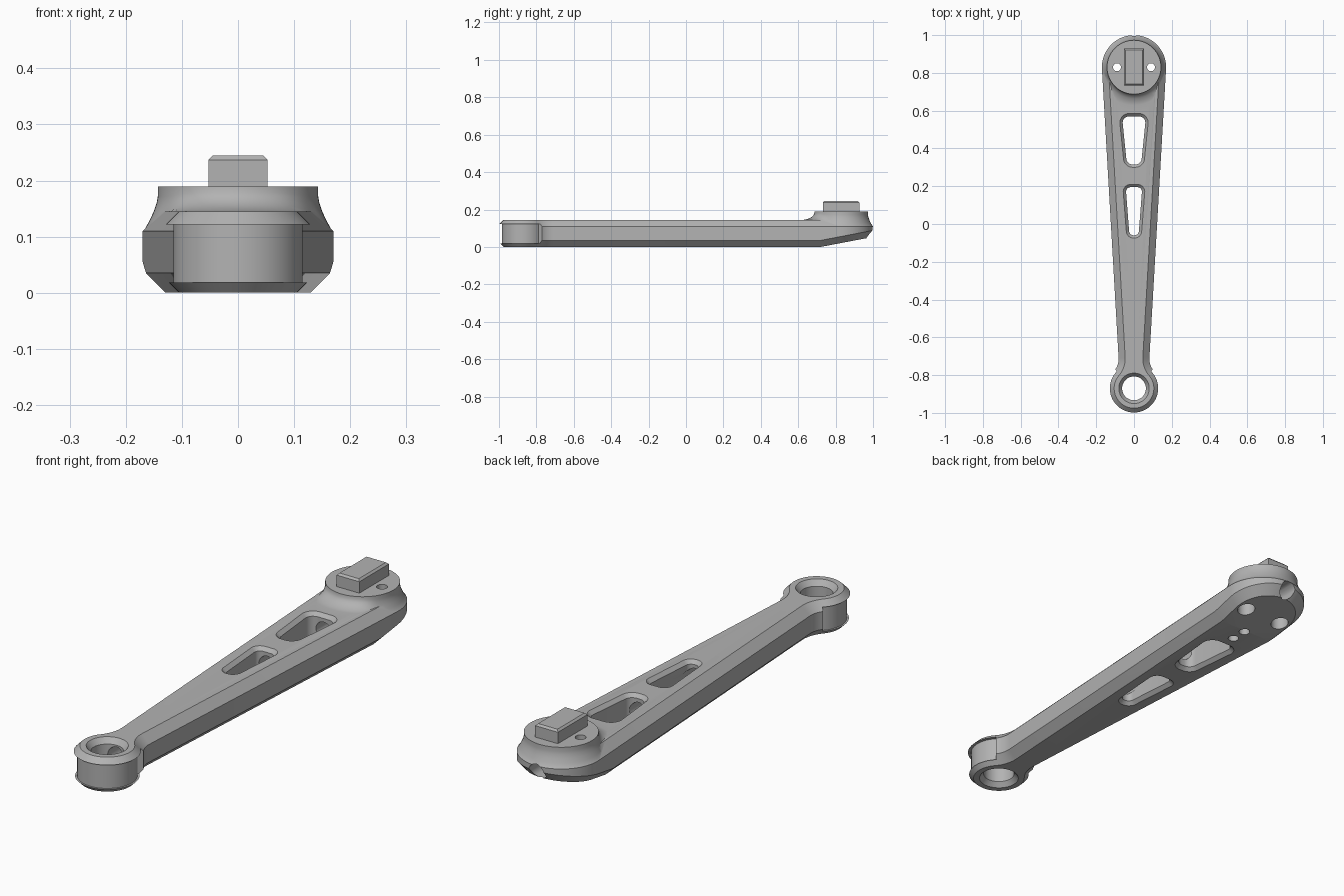
import bpy, bmesh
from math import sin, cos, pi, atan2, sqrt, radians

if "Cube" in bpy.data.objects:
    bpy.data.objects.remove(bpy.data.objects["Cube"], do_unlink=True)

metal = bpy.data.materials.new("grey_metal")
metal.use_nodes = True
GREY = (0.45, 0.45, 0.45, 1)
metal.diffuse_color = GREY
metal.node_tree.nodes["Principled BSDF"].inputs["Base Color"].default_value = GREY

BIG_Y, BIG_R = 0.83, 0.17
EYE_Y, EYE_R = -0.87, 0.14
NECK_R, TAPER = 0.1, radians(3.3)


def arc(cx, cy, r, a0, a1, n):
    steps = [a0 + (a1 - a0) * i / n for i in range(n + 1)]
    return [(cx + r * cos(a), cy + r * sin(a)) for a in steps]


def loft(name, layers):
    """Closed solid through (x, y, z) loops of equal length."""
    bm = bmesh.new()
    loops = [[bm.verts.new(p) for p in layer] for layer in layers]
    n = len(loops[0])
    for low, high in zip(loops, loops[1:]):
        for i in range(n):
            j = (i + 1) % n
            bm.faces.new((low[i], low[j], high[j], high[i]))
    bm.faces.new(loops[0][::-1])
    bm.faces.new(loops[-1])
    bmesh.ops.recalc_face_normals(bm, faces=bm.faces)
    mesh = bpy.data.meshes.new(name)
    bm.to_mesh(mesh)
    bm.free()
    mesh.materials.append(metal)
    ob = bpy.data.objects.new(name, mesh)
    bpy.context.collection.objects.link(ob)
    return ob


def flat(points, z):
    return [(x, y, z) for x, y in points]


def turned(name, x, y, profile, n=48):
    return loft(name, [flat(arc(x, y, r, 0, 2 * pi * (n - 1) / n, n - 1), z)
                       for r, z in profile])


def combine(tool, operation):
    """Join or cut a tool with the arm, then discard the tool."""
    mod = arm.modifiers.new(tool.name, 'BOOLEAN')
    mod.operation, mod.solver, mod.object = operation, 'EXACT', tool
    bpy.context.view_layer.objects.active = arm
    bpy.ops.object.modifier_apply(modifier=mod.name)
    bpy.data.objects.remove(tool, do_unlink=True)


def arm_outline(d):
    """Tapered arm outline, inset by d."""
    across = BIG_R - (BIG_Y - EYE_Y) * sin(TAPER) + NECK_R
    along = sqrt((EYE_R + NECK_R) ** 2 - across ** 2)
    cx = across * cos(TAPER) + along * sin(TAPER)
    dy = along * cos(TAPER) - across * sin(TAPER)
    phi, cy = atan2(dy, cx), EYE_Y + dy
    return (arc(0, BIG_Y, BIG_R - d, -TAPER, pi + TAPER, 40)
            + arc(-cx, cy, NECK_R + d, TAPER, -phi, 10)
            + arc(0, EYE_Y, EYE_R - d, pi - phi, 2 * pi + phi, 44)
            + arc(cx, cy, NECK_R + d, pi + phi, pi - TAPER, 10))


# Arm body with chamfered edges and an upswept underside at the wide end
arm = loft("lever_arm", [flat(arm_outline(d), z) for d, z in
                         ((0.035, 0), (0, 0.035), (0, 0.11), (0.035, 0.145))])
bm = bmesh.new()
bm.from_mesh(arm.data)
bmesh.ops.bisect_plane(bm, geom=bm.verts[:] + bm.edges[:] + bm.faces[:],
                       plane_co=(0, 0.72, 0), plane_no=(0, 1, 0))
for v in bm.verts:
    if v.co.z < 0.04 and v.co.y > 0.72:
        v.co.z += 0.19 * (v.co.y - 0.72)
bm.to_mesh(arm.data)
bm.free()

# Round boss, flaring down the rim and sweeping forward onto the arm
RIM = ((0.12, 0.1), (0.168, 0.11), (0.158, 0.128), (0.15, 0.145),
       (0.145, 0.16), (0.143, 0.172), (0.143, 0.189))
SWEEP = ((0.12, 0.1), (0.215, 0.143), (0.187, 0.147), (0.165, 0.155),
         (0.15, 0.167), (0.144, 0.178), (0.143, 0.189))
layers = []
for (r0, z0), (r1, z1) in zip(RIM, SWEEP):
    ring = []
    for i in range(64):
        a = 2 * pi * i / 64
        w = min(1, max(0, (-sin(a) - 0.45) / 0.45))
        w = w * w * (3 - 2 * w)
        r = r0 + (r1 - r0) * w
        ring.append((r * cos(a), BIG_Y + r * sin(a), z0 + (z1 - z0) * w))
    layers.append(ring)
combine(loft("boss", layers), 'UNION')

# Rectangular key on the boss
key = []
for d, z in ((0, 0.17), (0, 0.237), (0.008, 0.245)):
    x, y = 0.053 - d, 0.098 - d
    key.append([(-x, BIG_Y - y, z), (x, BIG_Y - y, z),
                (x, BIG_Y + y, z), (-x, BIG_Y + y, z)])
combine(loft("key", key), 'UNION')


# Tapered windows with chamfered rims
def window(y0, y1, w0, w1, r):
    def shape(d):
        return (arc(w1 - r, y1 - r, r + d, 0, pi / 2, 8)
                + arc(r - w1, y1 - r, r + d, pi / 2, pi, 8)
                + arc(r - w0, y0 + r, r + d, pi, 1.5 * pi, 8)
                + arc(w0 - r, y0 + r, r + d, 1.5 * pi, 2 * pi, 8))
    return loft("window", [flat(shape(d), z) for d, z in
                           ((0.018, -0.003), (0, 0.015), (0, 0.13), (0.018, 0.148))])


combine(window(0.315, 0.57, 0.041, 0.06, 0.034), 'DIFFERENCE')
combine(window(-0.06, 0.195, 0.026, 0.042, 0.024), 'DIFFERENCE')

# Eye hole with countersunk mouths
combine(turned("eye_hole", 0, EYE_Y, ((0.083, -0.003), (0.063, 0.02), (0.063, 0.122),
                                      (0.083, 0.148))), 'DIFFERENCE')

# Groove around the outside of the eye
groove = (arc(0, EYE_Y, 0.115, 0.75 * pi, 2.25 * pi, 48)
          + arc(0, EYE_Y, 0.2, 2.25 * pi, 0.75 * pi, 48))
combine(loft("groove", [flat(groove, 0.018), flat(groove, 0.122)]), 'DIFFERENCE')

# Bolt holes through the boss, counterbored from below
for side in (-1, 1):
    combine(turned("bolt_hole", side * 0.09, BIG_Y, ((0.036, -0.02), (0.036, 0.11),
                                                     (0.021, 0.11), (0.021, 0.22)), 24),
            'DIFFERENCE')

# Small blind holes in the underside
for y in (0.64, 0.71):
    combine(turned("pin_hole", 0, y, ((0.022, -0.02), (0.022, 0.07)), 20), 'DIFFERENCE')

# Lengthwise bore from the eye to the tip
bore = [[(x, y, z) for x, z in arc(0, 0.08, 0.035, 0, 2 * pi * 23 / 24, 23)]
        for y in (EYE_Y, 1.1)]
combine(loft("bore", bore), 'DIFFERENCE')

# Smooth curves, crisp edges
bpy.ops.object.select_all(action='DESELECT')
arm.select_set(True)
bpy.context.view_layer.objects.active = arm
bpy.ops.object.shade_smooth_by_angle(angle=radians(28))
